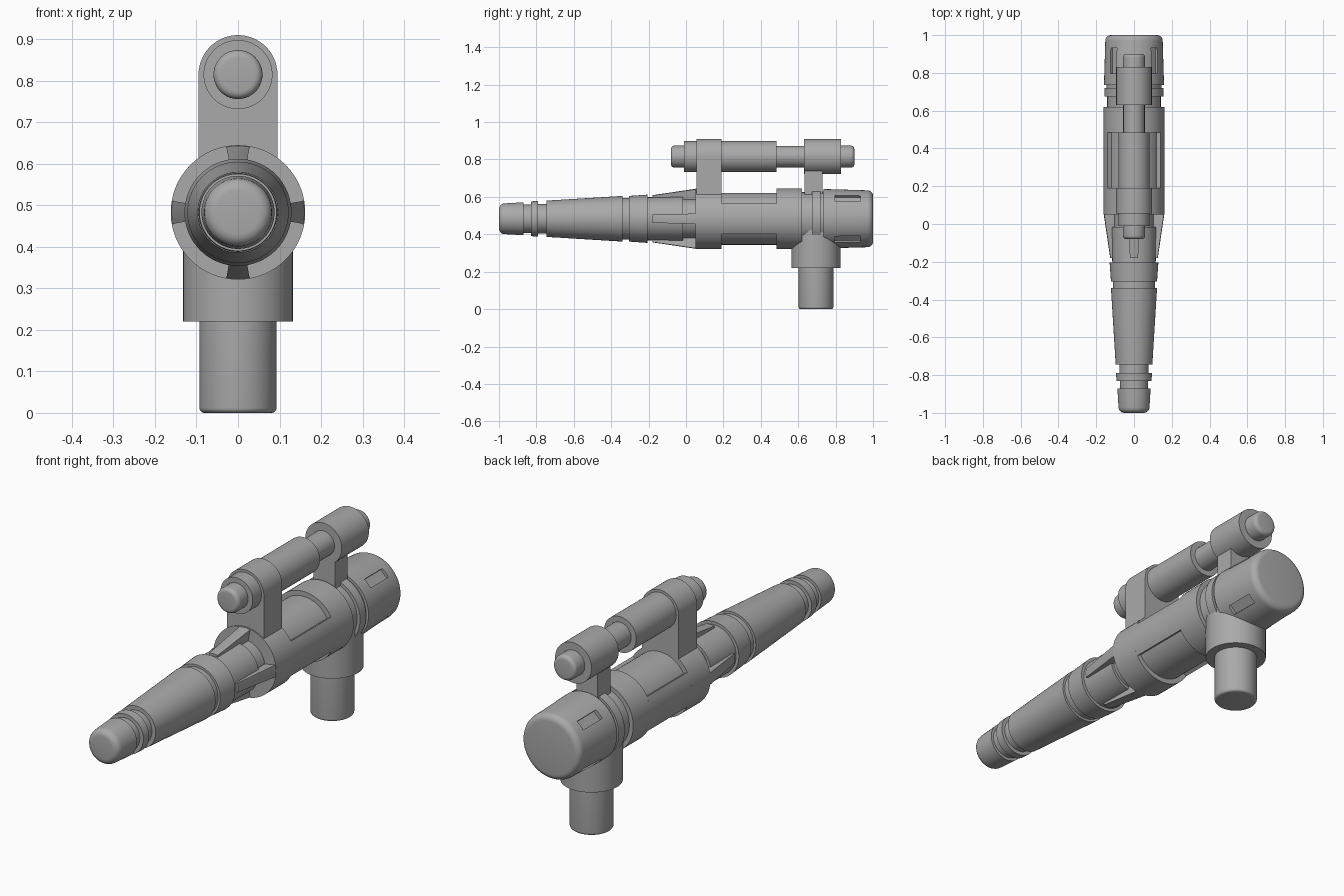
import bpy, bmesh
from math import sin, cos, pi, radians
from mathutils import Matrix, Vector

cube = bpy.data.objects.get("Cube")
if cube:
    bpy.data.objects.remove(cube, do_unlink=True)

AXIS_Z = 0.483     # height of the barrel axis
SCOPE_Z = 0.815    # height of the scope axis
SEGMENTS = 64

grey = bpy.data.materials.new("plain grey")
grey.use_nodes = True
COLOUR = (0.40, 0.40, 0.40, 1)
grey.diffuse_color = COLOUR
grey.node_tree.nodes["Principled BSDF"].inputs["Base Color"].default_value = COLOUR


def smooth(obj):
    bpy.ops.object.select_all(action='DESELECT')
    obj.select_set(True)
    bpy.context.view_layer.objects.active = obj
    bpy.ops.object.shade_smooth_by_angle(angle=radians(30))


def finish(name, bm, location=(0, 0, 0)):
    bmesh.ops.recalc_face_normals(bm, faces=bm.faces)
    mesh = bpy.data.meshes.new(name)
    bm.to_mesh(mesh)
    bm.free()
    mesh.materials.append(grey)
    obj = bpy.data.objects.new(name, mesh)
    bpy.context.collection.objects.link(obj)
    obj.location = location
    smooth(obj)
    return obj


def skin(bm, rings):
    """Bridge equal closed rings of points and cap both ends."""
    rows = [[bm.verts.new(p) for p in ring] for ring in rings]
    n = len(rows[0])
    for a, b in zip(rows, rows[1:]):
        for i in range(n):
            j = (i + 1) % n
            bm.faces.new((a[i], a[j], b[j], b[i]))
    bm.faces.new(rows[0])
    bm.faces.new(rows[-1])


def lathe(name, profile, location, upright=False):
    """Revolve (position, radius) pairs about y, or z when upright."""
    bm = bmesh.new()
    rings = []
    for t, r in profile:
        angles = [2 * pi * i / SEGMENTS for i in range(SEGMENTS)]
        rings.append([(r * cos(a), r * sin(a), t) if upright
                      else (r * cos(a), t, r * sin(a)) for a in angles])
    skin(bm, rings)
    return finish(name, bm, location)


def rounded(t, r, bevel, direction):
    """Profile points of a rounded end at t; direction is -1 for a start."""
    pts = []
    for i in range(6):
        a = pi / 2 * i / 5
        pts.append((t - direction * bevel * (1 - sin(a)), r - bevel * (1 - cos(a))))
    return pts if direction > 0 else pts[::-1]


def steps(*bands):
    """Each band is (start, end, start radius, end radius)."""
    return [p for a, b, ra, rb in bands for p in ((a, ra), (b, rb))]


def sector(name, centre, half, stations):
    """Wedge of a tube: stations are (y, inner radius, outer radius)."""
    bm = bmesh.new()
    n = max(4, int(half / 3))
    angles = [radians(centre - half + 2 * half * i / n) for i in range(n + 1)]
    rings = []
    for y, inner, outer in stations:
        rings.append([(outer * cos(a), y, outer * sin(a)) for a in angles] +
                     [(inner * cos(a), y, inner * sin(a)) for a in reversed(angles)])
    skin(bm, rings)
    return finish(name, bm, (0, 0, AXIS_Z))


def box(name, size, location, turn=0):
    bm = bmesh.new()
    bmesh.ops.create_cube(bm, size=1, matrix=Matrix.Diagonal((*size, 1)))
    obj = finish(name, bm, location)
    obj.rotation_euler.y = turn
    return obj


centre = (0, 0, AXIS_Z)

# Tapered barrel with grooves and rings
lathe("barrel", rounded(-1.0, 0.082, 0.03, -1) + steps(
    (-0.92, -0.87, 0.085, 0.088), (-0.87, -0.83, 0.075, 0.075),
    (-0.83, -0.79, 0.093, 0.095), (-0.79, -0.745, 0.078, 0.078),
    (-0.745, -0.34, 0.097, 0.122), (-0.34, -0.305, 0.111, 0.111),
    (-0.305, -0.205, 0.122, 0.129), (-0.205, -0.015, 0.115, 0.118),
    (-0.015, 0.06, 0.105, 0.105)), centre)

# Four tapered fins in front of the collar
for side, angle in (("left", 0), ("top", 90), ("right", 180), ("bottom", 270)):
    sector(side + "_fin", angle, 10, [(-0.18, 0.10, 0.126), (0.06, 0.10, 0.1615)])

# Receiver with recessed top and bottom
lathe("receiver", steps((0.05, 0.19, 0.162, 0.162), (0.19, 0.485, 0.139, 0.139),
                        (0.485, 0.62, 0.162, 0.162), (0.62, 0.675, 0.142, 0.142),
                        (0.675, 0.72, 0.157, 0.157), (0.72, 0.75, 0.146, 0.146)), centre)
for side, angle in (("left", 0), ("right", 180)):
    sector(side + "_receiver_panel", angle, 30,
           [(0.185, 0.13, 0.162), (0.49, 0.13, 0.162)])

# Rear cap with four slots
cap = lathe("rear_cap", [(0.735, 0.159)] + rounded(1.0, 0.152, 0.03, 1), centre)
for k in range(4):
    a = radians(45 + 90 * k)
    spot = Vector((cos(a), 0, sin(a))) * 0.165
    cutter = box("slot_cutter", (0.05, 0.135, 0.045),
                 (spot.x, 0.865, spot.z + AXIS_Z), -a)
    cutter.hide_render = True
    cut = cap.modifiers.new("slot", 'BOOLEAN')
    cut.operation = 'DIFFERENCE'
    cut.solver = 'EXACT'
    cut.object = cutter
    bpy.context.view_layer.objects.active = cap
    bpy.ops.object.modifier_apply(modifier=cut.name)
    bpy.data.objects.remove(cutter, do_unlink=True)
smooth(cap)

# Handle and its socket
lathe("handle", rounded(0, 0.093, 0.012, -1) + [(0.23, 0.093)], (0, 0.695, 0), True)
lathe("handle_socket", [(0.22, 0.132), (0.45, 0.132)], (0, 0.695, 0), True)

# Scope tube, end knobs and rear ring
lathe("scope", rounded(-0.08, 0.059, 0.018, -1) + steps(
    (-0.01, -0.01, 0.059, 0.083), (0.485, 0.485, 0.083, 0.057),
    (0.63, 0.63, 0.057, 0.094), (0.83, 0.83, 0.094, 0.059))
    + rounded(0.90, 0.059, 0.018, 1), (0, 0, SCOPE_Z))

# Arched front bracket and narrow rear post
bm = bmesh.new()
arch = [(0.095 * cos(pi * i / 32), 0.095 * sin(pi * i / 32) + SCOPE_Z) for i in range(33)]
outline = arch + [(-0.095, 0.55), (0.095, 0.55)]
skin(bm, [[(x, y, z) for x, z in outline] for y in (0.055, 0.19)])
finish("front_bracket", bm)
box("rear_post", (0.11, 0.095, 0.22), (0, 0.682, 0.66))
